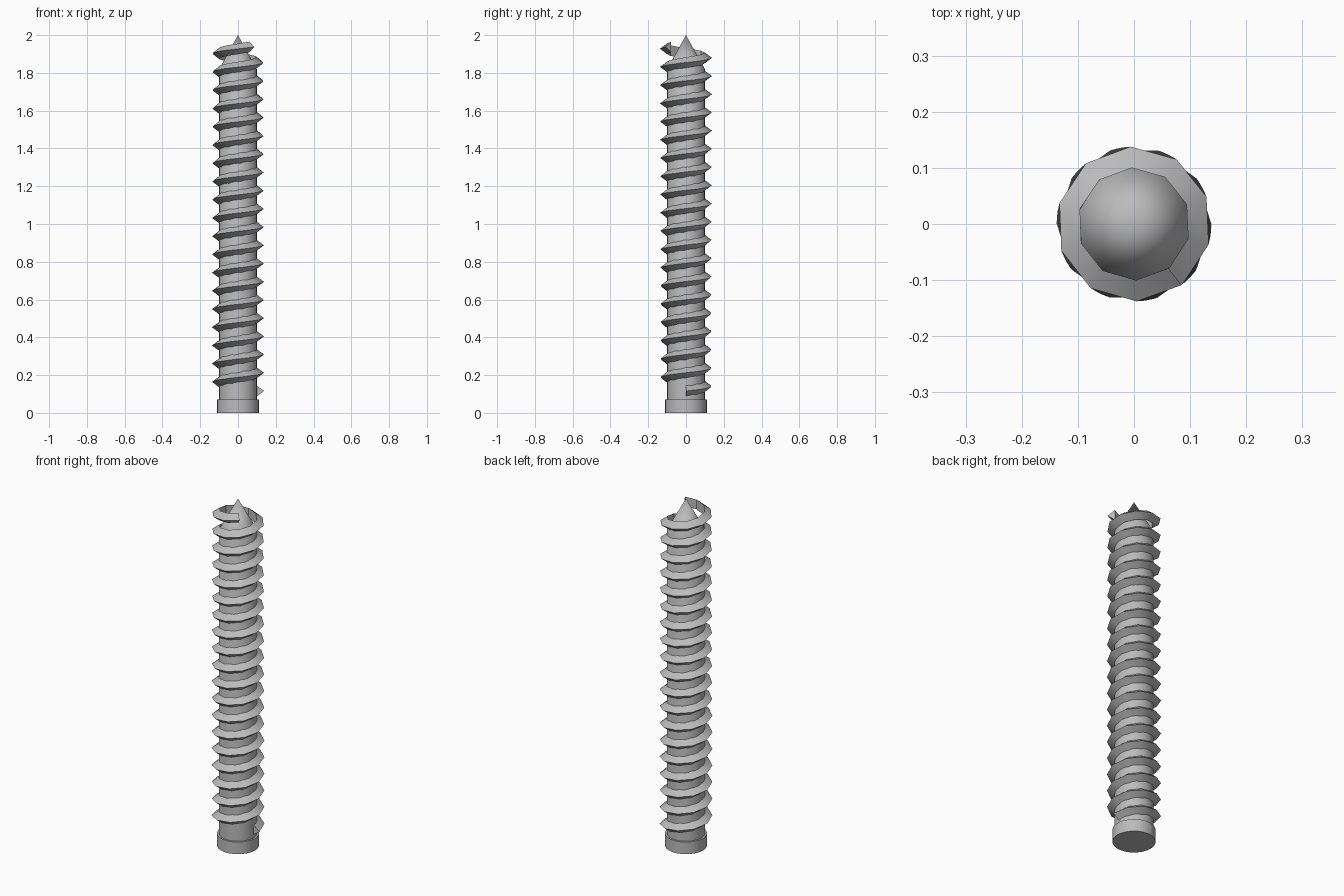
import bpy
import bmesh
from math import cos, sin, radians

default = bpy.data.objects.get("Cube")
if default:
    bpy.data.objects.remove(default, do_unlink=True)

# One steel colour for every part
steel = bpy.data.materials.new("steel_grey")
steel.use_nodes = True
colour = (0.5, 0.5, 0.5, 1)
steel.diffuse_color = colour
steel.node_tree.nodes["Principled BSDF"].inputs["Base Color"].default_value = colour


def finish(name, bm):
    bmesh.ops.recalc_face_normals(bm, faces=bm.faces)
    mesh = bpy.data.meshes.new(name)
    bm.to_mesh(mesh)
    bm.free()
    obj = bpy.data.objects.new(name, mesh)
    bpy.context.collection.objects.link(obj)
    mesh.materials.append(steel)
    bpy.ops.object.select_all(action='DESELECT')
    obj.select_set(True)
    bpy.context.view_layer.objects.active = obj
    bpy.ops.object.shade_smooth_by_angle(angle=radians(32))


def lathe(name, profile, sides=32):
    # Turn a radius and height profile around z
    bm = bmesh.new()
    verts = [bm.verts.new((r, 0, z)) for r, z in profile]
    edges = [bm.edges.new(pair) for pair in zip(verts, verts[1:])]
    bmesh.ops.spin(bm, geom=verts + edges, cent=(0, 0, 0), axis=(0, 0, 1),
                   angle=radians(360), steps=sides)
    bmesh.ops.remove_doubles(bm, verts=bm.verts, dist=0.0001)
    finish(name, bm)


# Base collar, then the shank running into its pointed tip
lathe("collar", [(0, 0), (0.11, 0), (0.11, 0.07), (0, 0.07)])
lathe("shank", [(0, 0.07), (0.1, 0.07), (0.1, 1.82), (0, 2)])

# Thread: triangular section swept up a coarse helix
PITCH = 0.0966
STEPS = 189
STEP_ANGLE = radians(35.915)
START_Z = 0.116
SECTION = [(0.1, -0.028), (0.138, 0), (0.1, 0.028)]

bm = bmesh.new()
rings = []
for i in range(STEPS + 1):
    a = i * STEP_ANGLE
    z = START_Z + PITCH * a / radians(360)
    rings.append([bm.verts.new((r * cos(a), r * sin(a), z + dz))
                  for r, dz in SECTION])
for low, high in zip(rings, rings[1:]):
    for k in range(3):
        n = (k + 1) % 3
        bm.faces.new((low[k], low[n], high[n], high[k]))
bm.faces.new(rings[0])
bm.faces.new(rings[-1])
finish("thread", bm)
